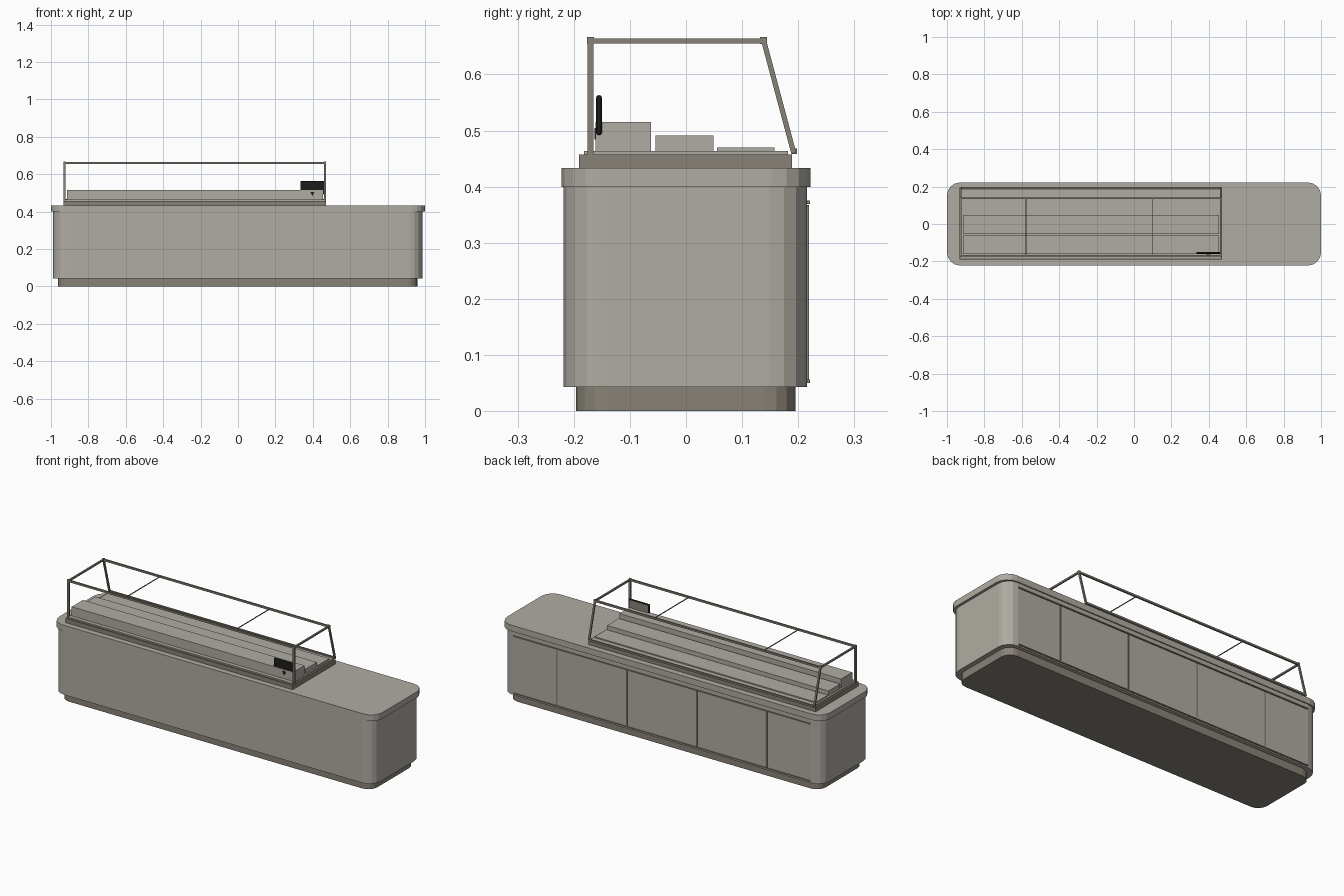
import bpy, bmesh
from math import cos, sin, pi
from mathutils import Vector

cube = bpy.data.objects.get("Cube")
if cube:
    bpy.data.objects.remove(cube, do_unlink=True)


def material(name, colour):
    m = bpy.data.materials.new(name)
    m.use_nodes = True
    m.diffuse_color = (*colour, 1)
    m.node_tree.nodes["Principled BSDF"].inputs["Base Color"].default_value = (*colour, 1)
    return m


STONE = material("warm_grey", (0.434, 0.413, 0.366))
METAL = material("dark_taupe", (0.25, 0.225, 0.185))
BLACK = material("black_plastic", (0.012, 0.012, 0.011))


def finish(bm, name, mat):
    bmesh.ops.recalc_face_normals(bm, faces=bm.faces)
    mesh = bpy.data.meshes.new(name)
    bm.to_mesh(mesh)
    bm.free()
    mesh.materials.append(mat)
    ob = bpy.data.objects.new(name, mesh)
    bpy.context.collection.objects.link(ob)
    return ob


def prism(name, mat, outline, offset):
    """Extrude a closed outline along an offset."""
    bm = bmesh.new()
    face = bm.faces.new([bm.verts.new(p) for p in outline])
    new = bmesh.ops.extrude_face_region(bm, geom=[face])["geom"]
    bmesh.ops.translate(bm, vec=offset, verts=[v for v in new if isinstance(v, bmesh.types.BMVert)])
    return finish(bm, name, mat)


def box(name, mat, x, y, z):
    outline = [(x[0], y[0], z[0]), (x[1], y[0], z[0]), (x[1], y[1], z[0]), (x[0], y[1], z[0])]
    return prism(name, mat, outline, (0, 0, z[1] - z[0]))


def rounded_slab(name, mat, x, y, z, r, steps=4):
    corners = [(x[1] - r, y[1] - r), (x[0] + r, y[1] - r), (x[0] + r, y[0] + r), (x[1] - r, y[0] + r)]
    outline = []
    for i, (cx, cy) in enumerate(corners):
        for k in range(steps + 1):
            a = (i + k / steps) * pi / 2
            outline.append((cx + r * cos(a), cy + r * sin(a), z[0]))
    return prism(name, mat, outline, (0, 0, z[1] - z[0]))


def bar(name, mat, a, b, width):
    """Square bar between two points."""
    a, b = Vector(a), Vector(b)
    d = b - a
    turn = d.to_track_quat('Z', 'Y')
    h = width / 2
    outline = [a + turn @ Vector((u * h, v * h, 0)) for u, v in ((-1, -1), (1, -1), (1, 1), (-1, 1))]
    return prism(name, mat, outline, d)


# Counter
rounded_slab("plinth", METAL, (-0.962, 0.96), (-0.196, 0.195), (0, 0.044), 0.055)
rounded_slab("counter_body", STONE, (-0.99, 0.986), (-0.218, 0.216), (0.043, 0.4), 0.067)
rounded_slab("counter_top", STONE, (-1, 1), (-0.222, 0.222), (0.399, 0.433), 0.07)

# Rear sliding door tracks and seams
for label, z in (("lower", 0.053), ("upper", 0.372)):
    box(label + "_door_track", METAL, (-0.918, 0.914), (0.214, 0.221), (z - 0.003, z + 0.003))
for i in range(4):
    x = -0.65 + i * 0.432
    box(f"door_seam_{i + 1}", METAL, (x - 0.004, x + 0.004), (0.214, 0.219), (0.055, 0.367))

# Display base and stepped shelves
box("display_base", METAL, (-0.934, 0.471), (-0.191, 0.189), (0.432, 0.457))
box("display_floor", STONE, (-0.925, 0.462), (-0.182, 0.182), (0.456, 0.464))
for label, y, top in (("front", (-0.161, -0.062), 0.515),
                      ("middle", (-0.054, 0.049), 0.491),
                      ("rear", (0.055, 0.158), 0.47)):
    box(label + "_shelf", STONE, (-0.915, 0.454), y, (0.463, top))

# Case frame
LEFT, RIGHT = 0.465, -0.928
for side, x in (("left", LEFT), ("right", RIGHT)):
    bar(side + "_front_post", METAL, (x, -0.17, 0.457), (x, -0.17, 0.664), 0.011)
    bar(side + "_rear_post", METAL, (x, 0.192, 0.46), (x, 0.138, 0.662), 0.009)
    bar(side + "_top_rail", METAL, (x, -0.17, 0.66), (x, 0.138, 0.66), 0.009)
    for label, y in (("front", -0.17), ("rear", 0.138)):
        box(f"{side}_{label}_corner", METAL, (x - 0.006, x + 0.006), (y - 0.006, y + 0.006), (0.654, 0.667))
for label, y, z in (("front_top_rail", -0.17, 0.66), ("rear_top_rail", 0.138, 0.66),
                    ("rear_bottom_rail", 0.193, 0.463)):
    bar(label, METAL, (RIGHT, y, z), (LEFT, y, z), 0.01)
for i, x in enumerate((-0.577, 0.1)):
    bar(f"cross_rod_{i + 1}", METAL, (x, -0.17, 0.66), (x, 0.138, 0.66), 0.004)

# Small display panel with its screen and pointer
panel = box("display_panel", BLACK, (0.333, 0.461), (-0.16, -0.15), (0.492, 0.563))
bevel = panel.modifiers.new("soft_edges", 'BEVEL')
bevel.width = 0.004
bevel.segments = 2
box("panel_screen", METAL, (0.34, 0.454), (-0.151, -0.1495), (0.5, 0.557))
prism("panel_pointer", BLACK, [(0.386, -0.161, 0.505), (0.41, -0.161, 0.505), (0.398, -0.161, 0.484)],
      (0, -0.002, 0))
